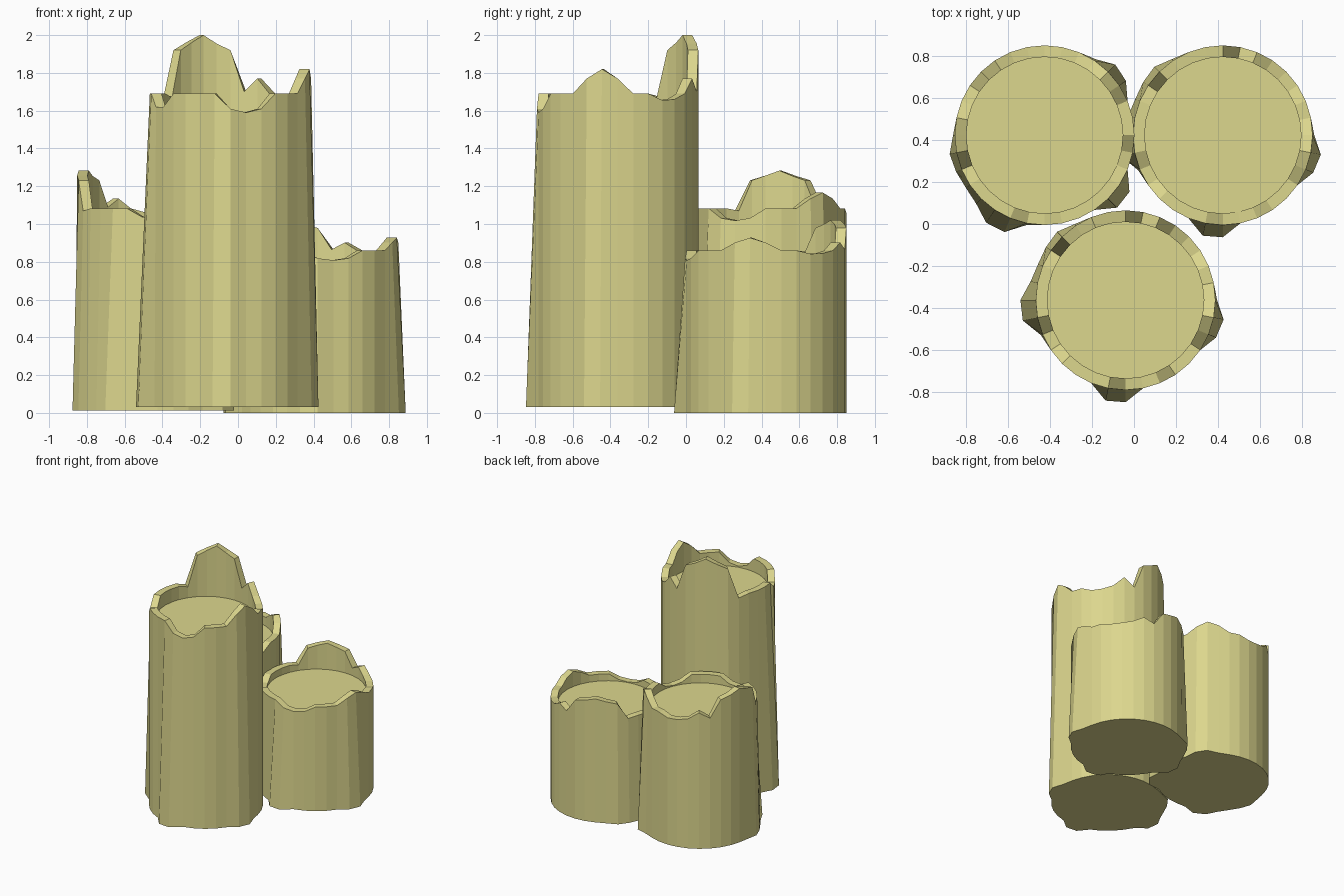
import bpy, bmesh, math

if "Cube" in bpy.data.objects:
    bpy.data.objects.remove(bpy.data.objects["Cube"])

N = 32                      # sides per candle
R_OUT, R_IN = 0.427, 0.372  # rim radii
RIM, FLOOR = 1.66, 1.55     # rim and melt-pool heights of the full-size candle

# rim peaks (+) and drip notches (-), by side index
RIM_OFF = {1: 0, 0: .08, 31: .13, 30: .08,                  # right peak
           3: -.035, 4: -.03, 6: .08, 7: .01,               # small notch and peak
           8: .23, 9: .265, 10: .31, 11: .27, 12: .23,      # tall back peak
           13: -.02, 18: -.07, 19: -.07,                    # left notch
           24: -.08, 25: -.10, 26: -.08}                    # front notch
# wax runs bulging at the base, by side index
BASE_R = {11: .435, 12: .46, 13: .455, 14: .45, 15: .46, 16: .50, 17: .498, 18: .435,
          23: .487, 24: .485, 30: .465, 31: .475, 0: .435}

wax = bpy.data.materials.new("pale_yellow_wax")
wax.diffuse_color = (0.72, 0.68, 0.27, 1)
wax.use_nodes = True
wax.node_tree.nodes["Principled BSDF"].inputs["Base Color"].default_value = wax.diffuse_color


def candle(name, x, y, z, height_scale, turn):
    bm = bmesh.new()

    def ring(radius, height):
        out = []
        for i in range(N):
            a, r = 2 * math.pi * i / N, radius(i)
            out.append(bm.verts.new((r * math.cos(a), r * math.sin(a), height(i) * height_scale)))
        return out

    rim_z = lambda i: RIM + RIM_OFF.get(i, 0)
    rings = [ring(lambda i: BASE_R.get(i, R_OUT), lambda i: 0),   # base
             ring(lambda i: R_OUT, rim_z),                        # outer rim
             ring(lambda i: R_IN, rim_z),                         # inner rim
             ring(lambda i: R_IN, lambda i: FLOOR)]               # melt pool
    for lo, hi in zip(rings, rings[1:]):
        for i in range(N):
            j = (i + 1) % N
            bm.faces.new((lo[i], lo[j], hi[j], hi[i]))
    bm.faces.new(rings[0][::-1])
    bm.faces.new(rings[-1])
    mesh = bpy.data.meshes.new(name)
    bm.to_mesh(mesh)
    bm.free()
    mesh.materials.append(wax)
    ob = bpy.data.objects.new(name, mesh)
    ob.location = (x, y, z)
    ob.rotation_euler.z = turn * 2 * math.pi / N
    bpy.context.collection.objects.link(ob)


candle("tall_candle", -0.04, -0.362, 0.03, 1.0, 0)
candle("short_candle", 0.422, 0.422, 0.0, 0.518, 0)
candle("medium_candle", -0.425, 0.422, 0.012, 0.645, 5)
